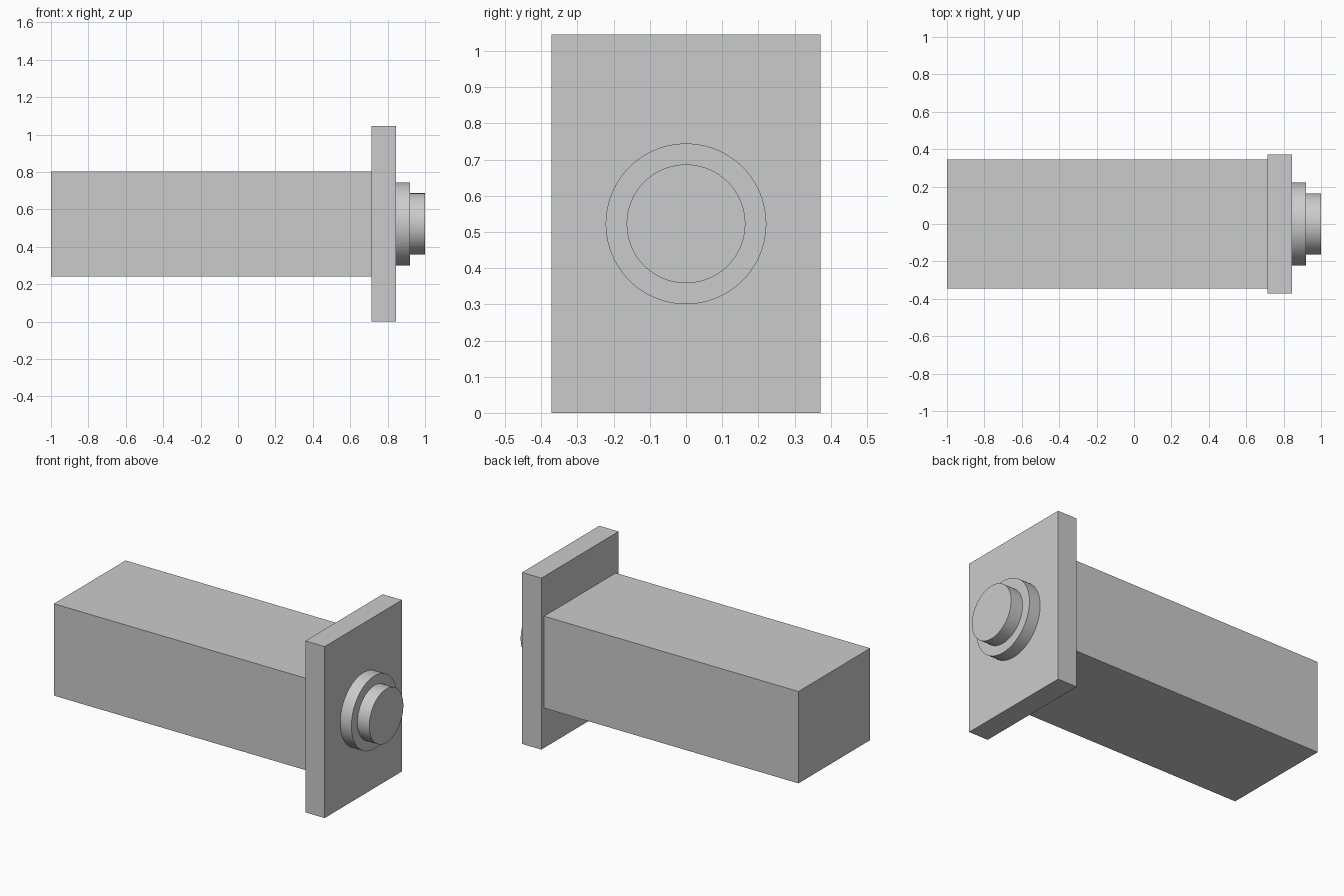
import bpy
import math

cube = bpy.data.objects.get("Cube")
if cube:
    bpy.data.objects.remove(cube, do_unlink=True)

# Single plain grey finish
GREY = (0.6, 0.6, 0.6, 1)
grey = bpy.data.materials.new("plain_grey")
grey.use_nodes = True
grey.diffuse_color = GREY
grey.node_tree.nodes["Principled BSDF"].inputs["Base Color"].default_value = GREY

AXIS_Z = 0.5225  # height of the shared centre line


def finish(name):
    obj = bpy.context.object
    obj.name = obj.data.name = name
    obj.data.materials.append(grey)
    return obj


def block(name, x0, x1, width, height):
    bpy.ops.mesh.primitive_cube_add(size=1, location=((x0 + x1) / 2, 0, AXIS_Z))
    obj = finish(name)
    obj.scale = (x1 - x0, width, height)
    bpy.ops.object.transform_apply(location=False, rotation=False, scale=True)


def disc(name, x0, x1, radius):
    bpy.ops.mesh.primitive_cylinder_add(
        vertices=96, radius=radius, depth=x1 - x0,
        location=((x0 + x1) / 2, 0, AXIS_Z), rotation=(0, math.pi / 2, 0))
    finish(name)
    bpy.ops.object.shade_smooth_by_angle(angle=math.radians(30))


# Long housing and its mounting flange
block("housing", -1, 0.715, 0.69, 0.56)
block("flange_plate", 0.715, 0.845, 0.744, 1.045)

# Stepped round boss on the flange face
disc("boss_collar", 0.845, 0.92, 0.222)
disc("boss_tip", 0.92, 1, 0.164)
